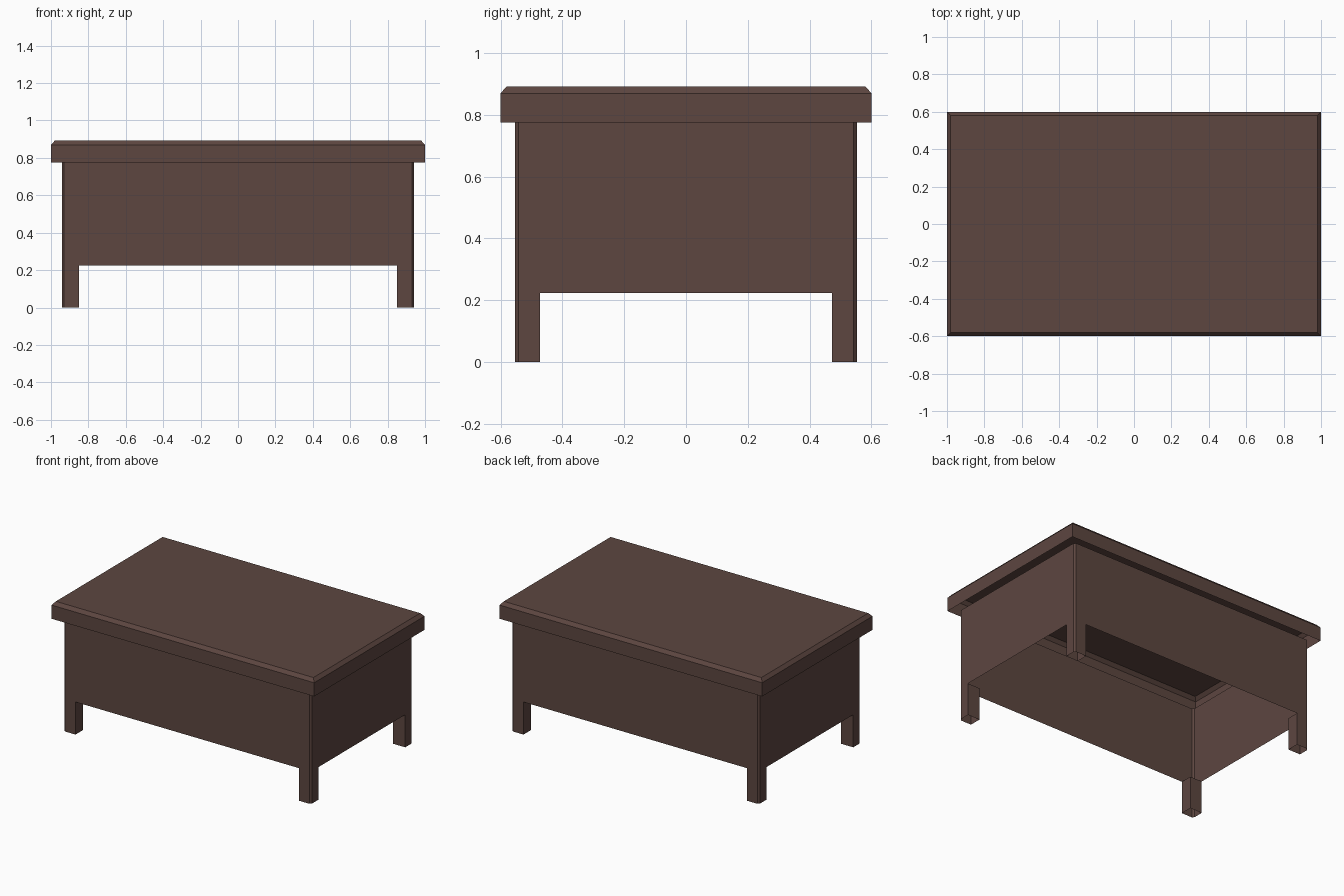
import bpy, bmesh

if "Cube" in bpy.data.objects:
    bpy.data.objects.remove(bpy.data.objects["Cube"])

wood = bpy.data.materials.new("dark brown wood")
wood.diffuse_color = (0.109, 0.061, 0.051, 1.0)
wood.use_nodes = True
wood.node_tree.nodes["Principled BSDF"].inputs["Base Color"].default_value = wood.diffuse_color


def shell(name, rings, cap_top=False):
    """Thin skin through stacked rings; each ring is (outline points, z)."""
    bm = bmesh.new()
    loops = [[bm.verts.new((x, y, z)) for x, y in pts] for pts, z in rings]
    for low, high in zip(loops, loops[1:]):
        n = len(low)
        for i in range(n):
            j = (i + 1) % n
            bm.faces.new((low[i], low[j], high[j], high[i]))
    if cap_top:
        bm.faces.new(loops[-1])
    mesh = bpy.data.meshes.new(name)
    bm.to_mesh(mesh)
    bm.free()
    mesh.materials.append(wood)
    obj = bpy.data.objects.new(name, mesh)
    bpy.context.collection.objects.link(obj)
    return obj


def rect(hx, hy):
    return [(-hx, -hy), (hx, -hy), (hx, hy), (-hx, hy)]


def bevelled_rect(hx, hy, c):
    return [(-hx + c, -hy), (hx - c, -hy), (hx, -hy + c), (hx, hy - c),
            (hx - c, hy), (-hx + c, hy), (-hx, hy - c), (-hx, -hy + c)]


HX, HY, C = 0.942, 0.553, 0.012      # body half sizes and corner bevel
IX, IY = 0.85, 0.472                 # inner sides of the legs
APRON_Z, BODY_TOP = 0.224, 0.775

# Lid: open underneath, with a bevelled top edge
shell("table_top", [(rect(1.0, 0.6), BODY_TOP), (rect(1.0, 0.6), 0.869),
                    (rect(0.98, 0.58), 0.892)], cap_top=True)

# Body side panels, open at top and bottom
body = bevelled_rect(HX, HY, C)
shell("side_panels", [(body, APRON_Z), (body, BODY_TOP)])

# Four hollow legs with a bevelled outer corner
for sy, depth in ((-1, "front"), (1, "back")):
    for sx, side in ((-1, "left"), (1, "right")):
        pts = [(IX, IY), (HX, IY), (HX, HY - C), (HX - C, HY), (IX, HY)]
        pts = [(sx * x, sy * y) for x, y in pts]
        if sx * sy < 0:              # keep faces pointing outward
            pts.reverse()
        shell(f"{depth}_{side}_leg", [(pts, 0.0), (pts, APRON_Z)])
